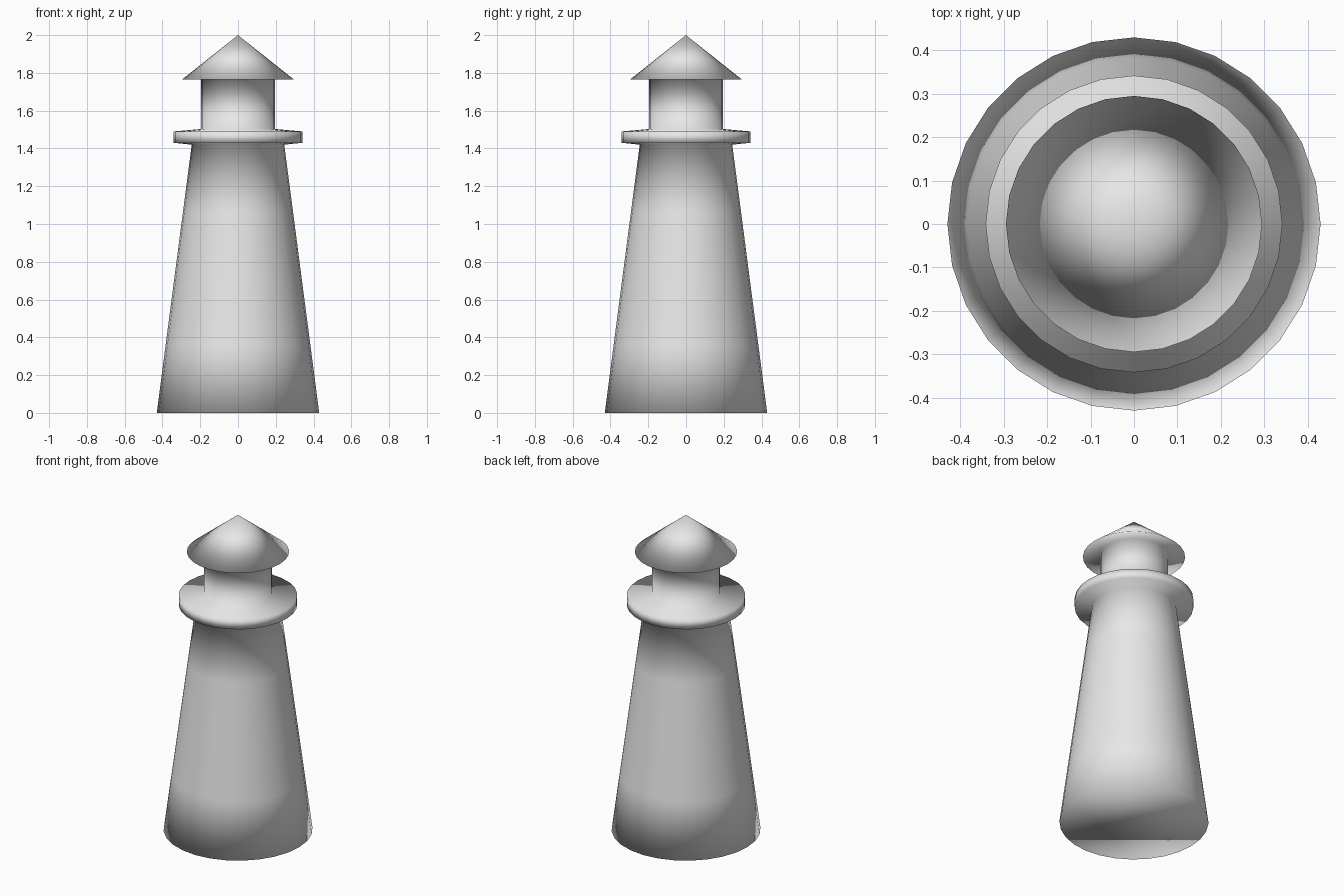
import bpy
import bmesh
import math

cube = bpy.data.objects.get("Cube")
if cube:
    bpy.data.objects.remove(cube, do_unlink=True)

SIDES = 28
BASE_R, NECK_R, NECK_Z, BANDS = 0.43, 0.245, 1.42, 4

grey = bpy.data.materials.new("plain grey")
grey.use_nodes = True
grey.diffuse_color = (0.8, 0.8, 0.8, 1)
grey.node_tree.nodes["Principled BSDF"].inputs["Base Color"].default_value = grey.diffuse_color

# Tapered tower in equal bands
profile = []
for i in range(BANDS + 1):
    t = i / BANDS
    profile.append((BASE_R + (NECK_R - BASE_R) * t, NECK_Z * t))

# Gallery, lantern room and roof eaves
profile += [(0.342, 1.43), (0.342, 1.49),
            (0.195, 1.503), (0.195, 1.777),
            (0.295, 1.766)]
ROOF_TOP = 2.0


def ring(bm, radius, z):
    return [bm.verts.new((radius * math.cos(math.tau * k / SIDES),
                          radius * math.sin(math.tau * k / SIDES), z))
            for k in range(SIDES)]


bm = bmesh.new()
rings = [ring(bm, r, z) for r, z in profile]

# Walls between neighbouring rings
for low, high in zip(rings, rings[1:]):
    for k in range(SIDES):
        n = (k + 1) % SIDES
        bm.faces.new((low[k], low[n], high[n], high[k]))

# Floor and conical roof
bm.faces.new(rings[0][::-1])
tip = bm.verts.new((0, 0, ROOF_TOP))
eaves = rings[-1]
for k in range(SIDES):
    bm.faces.new((eaves[k], eaves[(k + 1) % SIDES], tip))

# One continuous skin, smooth all over
for face in bm.faces:
    face.smooth = True

mesh = bpy.data.meshes.new("lighthouse")
bm.to_mesh(mesh)
bm.free()
mesh.materials.append(grey)
lighthouse = bpy.data.objects.new("lighthouse", mesh)
bpy.context.collection.objects.link(lighthouse)
